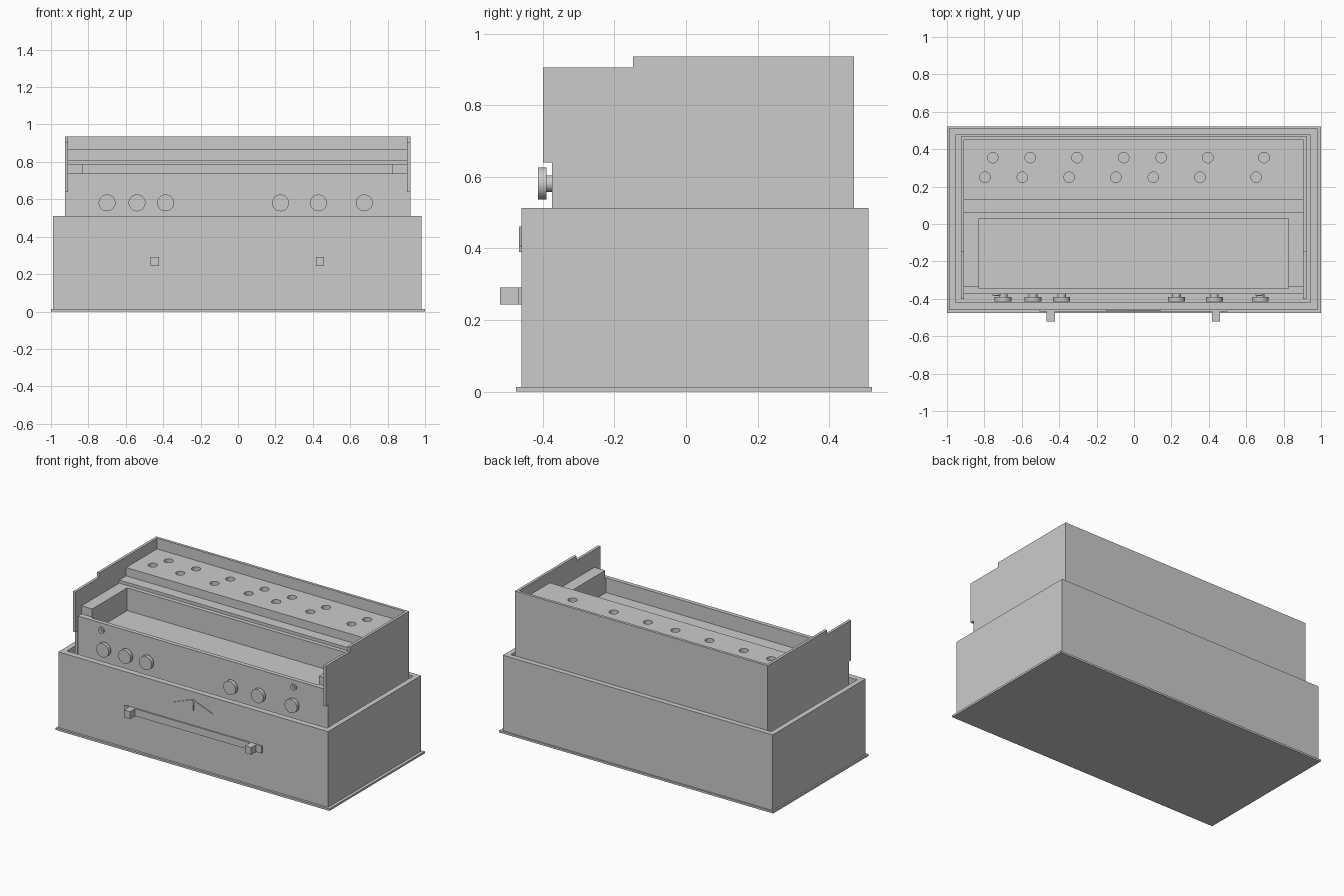
import bpy, bmesh, math
from mathutils import Matrix, Vector

old = bpy.data.objects.get("Cube")
if old:
    bpy.data.objects.remove(old, do_unlink=True)

GREY = (0.6, 0.6, 0.6, 1)
mat = bpy.data.materials.new("plain_grey")
mat.use_nodes = True
mat.diffuse_color = GREY
mat.node_tree.nodes["Principled BSDF"].inputs["Base Color"].default_value = GREY


def finish(name, bm):
    bmesh.ops.recalc_face_normals(bm, faces=bm.faces)
    mesh = bpy.data.meshes.new(name)
    bm.to_mesh(mesh)
    bm.free()
    mesh.materials.append(mat)
    obj = bpy.data.objects.new(name, mesh)
    bpy.context.collection.objects.link(obj)
    return obj


def add_box(bm, x, y, z):
    size = Vector((x[1] - x[0], y[1] - y[0], z[1] - z[0]))
    mid = Vector((sum(x), sum(y), sum(z))) / 2
    bmesh.ops.create_cube(bm, size=1, matrix=Matrix.Translation(mid) @ Matrix.Diagonal(size).to_4x4())


def box(name, x, y, z):
    bm = bmesh.new()
    add_box(bm, x, y, z)
    return finish(name, bm)


def add_cyl(bm, pos, r, depth, axis="Z", sides=32):
    m = Matrix.Translation(pos)
    if axis == "Y":
        m = m @ Matrix.Rotation(math.pi / 2, 4, "X")
    bmesh.ops.create_cone(bm, cap_ends=True, segments=sides, radius1=r, radius2=r, depth=depth, matrix=m)


def extrude_x(name, profile, x0, x1):
    # sweep a (y, z) outline along x
    bm = bmesh.new()
    face = bm.faces.new([bm.verts.new((x0, y, z)) for y, z in profile])
    ext = bmesh.ops.extrude_face_region(bm, geom=[face], use_keep_orig=True)
    moved = [v for v in ext["geom"] if isinstance(v, bmesh.types.BMVert)]
    bmesh.ops.translate(bm, verts=moved, vec=(x1 - x0, 0, 0))
    return finish(name, bm)


def cut(obj, cutter):
    cutter.hide_render = True
    mod = obj.modifiers.new("cut", "BOOLEAN")
    mod.operation = "DIFFERENCE"
    mod.solver = "EXACT"
    mod.object = cutter
    dg = bpy.context.evaluated_depsgraph_get()
    obj.data = bpy.data.meshes.new_from_object(obj.evaluated_get(dg))
    obj.modifiers.clear()
    bpy.data.objects.remove(cutter, do_unlink=True)


def smooth(obj):
    bpy.ops.object.select_all(action="DESELECT")
    obj.select_set(True)
    bpy.context.view_layer.objects.active = obj
    bpy.ops.object.shade_smooth_by_angle()


# Lower housing: base plate and open tray
box("base_plate", (-1, 1), (-0.475, 0.52), (0, 0.013))
tray = box("outer_tray", (-0.99, 0.98), (-0.46, 0.51), (0.013, 0.512))
cut(tray, box("tray_cutter", (-0.955, 0.945), (-0.42, 0.476), (0.03, 0.7)))

# Upper unit: stepped side walls and back wall
side = [(-0.40, 0.64), (-0.375, 0.64), (-0.375, 0.03), (0.47, 0.03),
        (0.47, 0.936), (-0.148, 0.936), (-0.148, 0.905), (-0.40, 0.905)]
extrude_x("right_side_wall", side, -0.926, -0.908)
extrude_x("left_side_wall", side, 0.903, 0.921)
box("back_wall", (-0.908, 0.903), (0.452, 0.47), (0.03, 0.936))

# Stepped inner body with control panel front and sunken basin
body = extrude_x("inner_body", [
    (-0.373, 0.03), (0.452, 0.03), (0.452, 0.865), (0.13, 0.865), (0.13, 0.81),
    (0.058, 0.81), (0.058, 0.79), (-0.335, 0.79), (-0.335, 0.737), (-0.373, 0.737)],
    -0.908, 0.903)
cut(body, box("basin_cutter", (-0.83, 0.825), (-0.345, 0.03), (0.64, 1)))

# Two staggered rows of round holes in the rear shelf
bm = bmesh.new()
for x in (-0.755, -0.555, -0.305, -0.055, 0.145, 0.395, 0.695):
    add_cyl(bm, (x, 0.355, 0.865), 0.028, 0.08)
    add_cyl(bm, (x - 0.042, 0.25, 0.865), 0.028, 0.08)
cut(body, finish("hole_cutter", bm))

# Control knobs on short stems
for i, x in enumerate((-0.70, -0.54, -0.387, 0.227, 0.43, 0.675)):
    bm = bmesh.new()
    add_cyl(bm, (x, -0.402, 0.581), 0.045, 0.024, "Y")
    add_cyl(bm, (x, -0.381, 0.581), 0.023, 0.022, "Y")
    smooth(finish(f"knob_{i + 1}", bm))

# Small round buttons with a raised centre
for label, x in (("right", -0.735), ("left", 0.67)):
    bm = bmesh.new()
    add_cyl(bm, (x, -0.376, 0.69), 0.021, 0.01, "Y")
    add_cyl(bm, (x, -0.380, 0.69), 0.010, 0.01, "Y")
    smooth(finish(f"{label}_button", bm))

# Pointer and thin chevron on the tray front
bm = bmesh.new()
add_cyl(bm, (-0.008, -0.462, 0.437), 0.011, 0.008, "Y", 16)
add_box(bm, (-0.015, -0.001), (-0.466, -0.459), (0.39, 0.435))
finish("pointer", bm)
bm = bmesh.new()
for s in (-1, 1):
    m = (Matrix.Translation((s * 0.073 - 0.005, -0.462, 0.433))
         @ Matrix.Rotation(s * math.atan2(0.055, 0.145), 4, "Y")
         @ Matrix.Diagonal((0.155, 0.008, 0.002, 1)))
    bmesh.ops.create_cube(bm, size=1, matrix=m)
finish("chevron", bm)

# Front handle: thin strip with two square posts
box("handle_strip", (-0.505, 0.50), (-0.468, -0.459), (0.243, 0.291))
for label, x in (("right", -0.445), ("left", 0.438)):
    box(f"{label}_handle_post", (x - 0.022, x + 0.022), (-0.52, -0.46), (0.243, 0.291))
